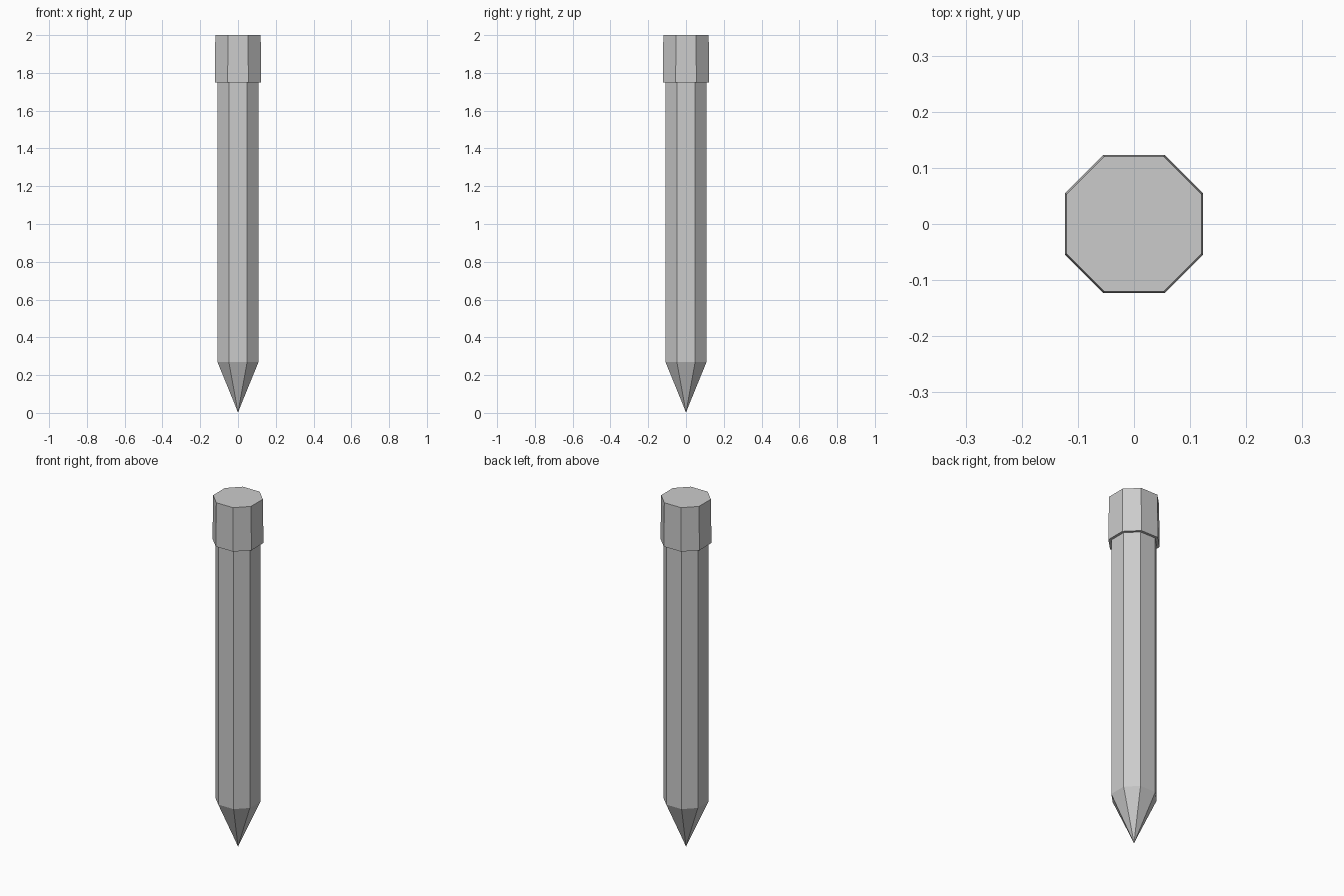
import bpy, bmesh

if "Cube" in bpy.data.objects:
    bpy.data.objects.remove(bpy.data.objects["Cube"])

RATIO = 0.445  # half facet width relative to the distance from the axis


def octagon(bm, a, z):
    b = a * RATIO
    pts = [(a, -b), (a, b), (b, a), (-b, a), (-a, b), (-a, -b), (-b, -a), (b, -a)]
    return [bm.verts.new((x, y, z)) for x, y in pts]


def loft(name, sections, point=None):
    """Skin octagonal sections given bottom to top, optionally ending in a point below."""
    bm = bmesh.new()
    rings = [octagon(bm, a, z) for a, z in sections]
    for low, high in zip(rings, rings[1:]):
        for i in range(8):
            j = (i + 1) % 8
            bm.faces.new((low[i], low[j], high[j], high[i]))
    bm.faces.new(rings[-1])
    if point is None:
        bm.faces.new(rings[0][::-1])
    else:
        tip = bm.verts.new((0, 0, point))
        for i in range(8):
            bm.faces.new((tip, rings[0][(i + 1) % 8], rings[0][i]))
    bmesh.ops.recalc_face_normals(bm, faces=bm.faces)
    mesh = bpy.data.meshes.new(name)
    bm.to_mesh(mesh)
    bm.free()
    obj = bpy.data.objects.new(name, mesh)
    bpy.context.collection.objects.link(obj)
    return obj


# Shaft with sharpened point
loft("pencil_shaft", [(0.013, 0.035), (0.109, 0.27), (0.109, 1.76)], point=0.0)

# Slightly tapered end cap
loft("end_cap", [(0.123, 1.75), (0.120, 2.0)])
